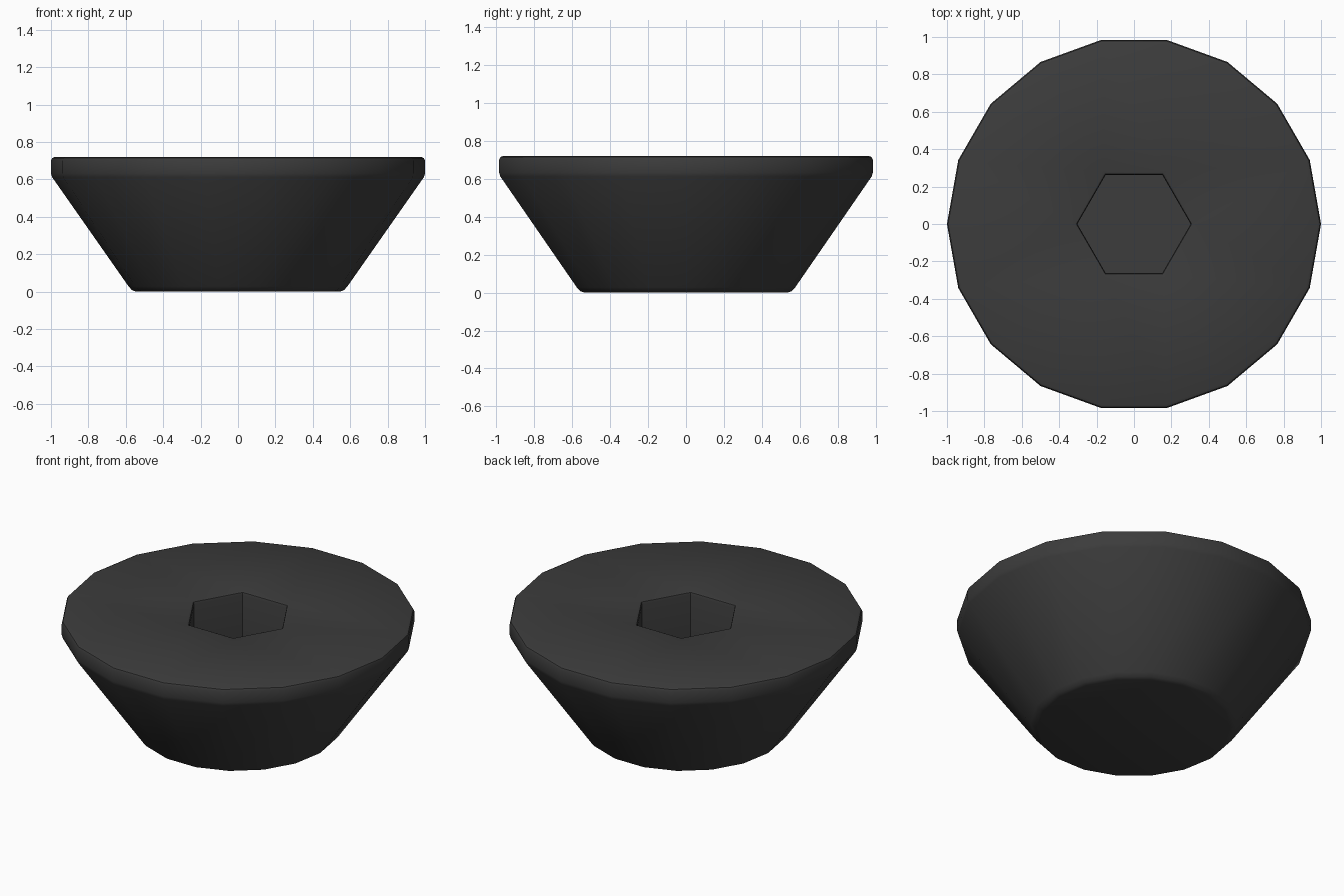
import bpy, bmesh
from math import cos, sin, tau, radians

if "Cube" in bpy.data.objects:
    bpy.data.objects.remove(bpy.data.objects["Cube"])

bm = bmesh.new()


def ring(radius, z, sides):
    return [bm.verts.new((radius * cos(tau * i / sides), radius * sin(tau * i / sides), z))
            for i in range(sides)]


def loft(profile, sides):
    """Stack rings along a (radius, z) profile and join them with quads."""
    rings = [ring(r, z, sides) for r, z in profile]
    for a, b in zip(rings, rings[1:]):
        for i in range(sides):
            j = (i + 1) % sides
            bm.faces.new((a[i], a[j], b[j], b[i]))
    return rings


# Tapered 18-sided body with rounded lower and upper edges
body = loft([(0.545, 0), (0.567, 0.008), (0.585, 0.028), (0.994, 0.612), (1.0, 0.632),
             (1.0, 0.70), (0.994, 0.714), (0.98, 0.72)], 18)
bm.faces.new(body[0])

# Hexagonal socket with a small softened rim
socket = loft([(0.32, 0.72), (0.308, 0.715), (0.303, 0.70), (0.303, 0.32)], 6)
bm.faces.new(socket[-1])

# Flat top between the outer edge and the socket
rim = [e for e in bm.edges if e.is_boundary]
bmesh.ops.triangle_fill(bm, use_beauty=True, use_dissolve=False, edges=rim)
bmesh.ops.recalc_face_normals(bm, faces=bm.faces[:])

mesh = bpy.data.meshes.new("countersunk_head")
bm.to_mesh(mesh)
bm.free()
head = bpy.data.objects.new("countersunk_head", mesh)
bpy.context.collection.objects.link(head)

# Dark metal colour
mat = bpy.data.materials.new("dark_metal")
mat.diffuse_color = (0.045, 0.045, 0.045, 1)
mat.use_nodes = True
mat.node_tree.nodes["Principled BSDF"].inputs["Base Color"].default_value = mat.diffuse_color
mesh.materials.append(mat)

# Smooth sides, crisp corners
bpy.context.view_layer.objects.active = head
head.select_set(True)
bpy.ops.object.shade_smooth_by_angle(angle=radians(32))
